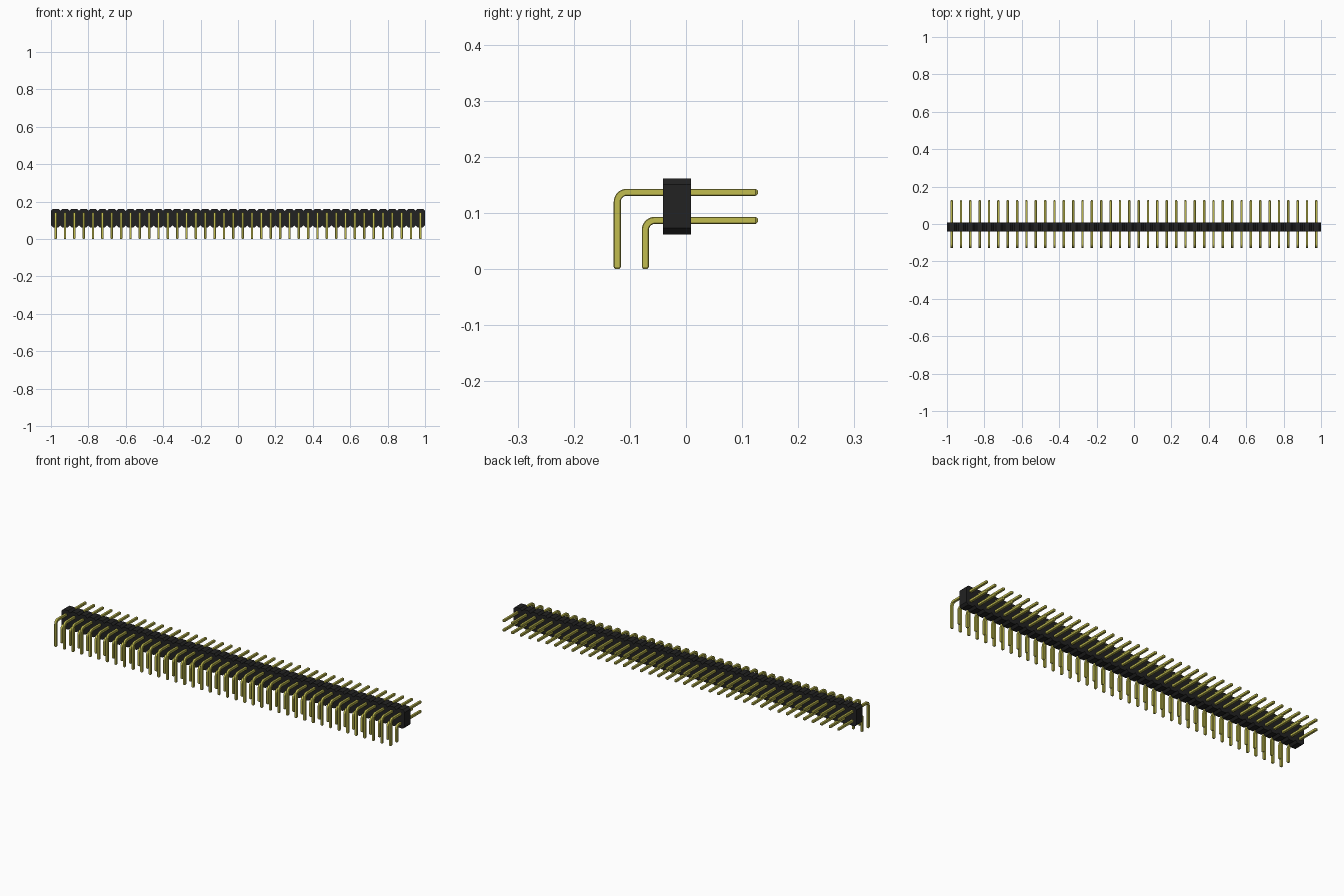
import bpy, bmesh, math
from mathutils import Vector

cube = bpy.data.objects.get("Cube")
if cube:
    bpy.data.objects.remove(cube, do_unlink=True)

COUNT, PITCH = 40, 0.05
PIN = 0.0063           # half width of a pin
FIRST_X = -1 + PITCH / 2


def material(name, color, roughness):
    m = bpy.data.materials.new(name)
    m.use_nodes = True
    m.diffuse_color = color
    bsdf = next(n for n in m.node_tree.nodes if n.type == 'BSDF_PRINCIPLED')
    bsdf.inputs["Base Color"].default_value = color
    bsdf.inputs["Roughness"].default_value = roughness
    return m


def finish(bm, name, mat):
    bmesh.ops.recalc_face_normals(bm, faces=bm.faces[:])
    mesh = bpy.data.meshes.new(name)
    bm.to_mesh(mesh)
    bm.free()
    obj = bpy.data.objects.new(name, mesh)
    mesh.materials.append(mat)
    bpy.context.collection.objects.link(obj)
    return obj


black = material("black plastic", (0.016, 0.016, 0.016, 1), 0.6)
gold = material("gold plating", (0.54, 0.51, 0.08, 1), 0.4)


# Housing: a row of chamfered cells, drawn as one outline and extruded in y
def housing(y0, y1, z0, z1, cut):
    top, bottom = [], []
    for i in range(COUNT):
        x = -1 + i * PITCH
        for dx, drop in ((0, cut), (cut, 0), (PITCH - cut, 0)):
            top.append((x + dx, z1 - drop))
            bottom.append((x + dx, z0 + drop))
    top.append((1, z1 - cut))
    bottom.append((1, z0 + cut))
    bm = bmesh.new()
    rows = [[bm.verts.new((x, y, z)) for x, z in row]
            for y in (y0, y1) for row in (top, bottom)]
    ft, fb, bt, bb = rows
    for a, b in ((ft, fb), (bt, bb), (ft, bt), (fb, bb)):
        for i in range(len(a) - 1):
            bm.faces.new((a[i], a[i + 1], b[i + 1], b[i]))
    for i in (0, -1):
        bm.faces.new((ft[i], bt[i], bb[i], fb[i]))
    return finish(bm, "housing", black)


# Bent pin: a chamfered square section swept along a right angle path
def pin_row(name, leg_y, z, tip_y=0.128, radius=0.017, steps=8):
    taper = 0.004
    path = [(leg_y, 0, 0.0, 0.6), (leg_y, taper, 0.0, 1)]
    for i in range(steps + 1):
        a = math.pi / 2 * i / steps
        path.append((leg_y + radius * (1 - math.cos(a)),
                     z - radius * (1 - math.sin(a)), a, 1))
    path += [(tip_y - taper, z, math.pi / 2, 1), (tip_y, z, math.pi / 2, 0.5)]
    c = PIN - 0.0014
    section = [(PIN, -c), (PIN, c), (c, PIN), (-c, PIN),
               (-PIN, c), (-PIN, -c), (-c, -PIN), (c, -PIN)]
    bm = bmesh.new()
    rings = []
    for y, h, a, s in path:
        side = Vector((0, math.cos(a), -math.sin(a)))
        rings.append([bm.verts.new(Vector((u * s, y, h)) + side * v * s)
                      for u, v in section])
    for r, q in zip(rings, rings[1:]):
        for i in range(8):
            j = (i + 1) % 8
            bm.faces.new((r[i], r[j], q[j], q[i]))
    bm.faces.new(rings[0])
    bm.faces.new(rings[-1])
    obj = finish(bm, name, gold)
    obj.location.x = FIRST_X
    bpy.ops.object.select_all(action='DESELECT')
    bpy.context.view_layer.objects.active = obj
    obj.select_set(True)
    bpy.ops.object.shade_smooth_by_angle(angle=math.radians(25))
    arr = obj.modifiers.new("row", 'ARRAY')
    arr.count = COUNT
    arr.use_relative_offset = False
    arr.use_constant_offset = True
    arr.constant_offset_displace = (PITCH, 0, 0)
    return obj


housing(-0.041, 0.009, 0.062, 0.162, 0.011)
pin_row("upper_pins", -0.1225, 0.137)
pin_row("lower_pins", -0.0725, 0.087)
